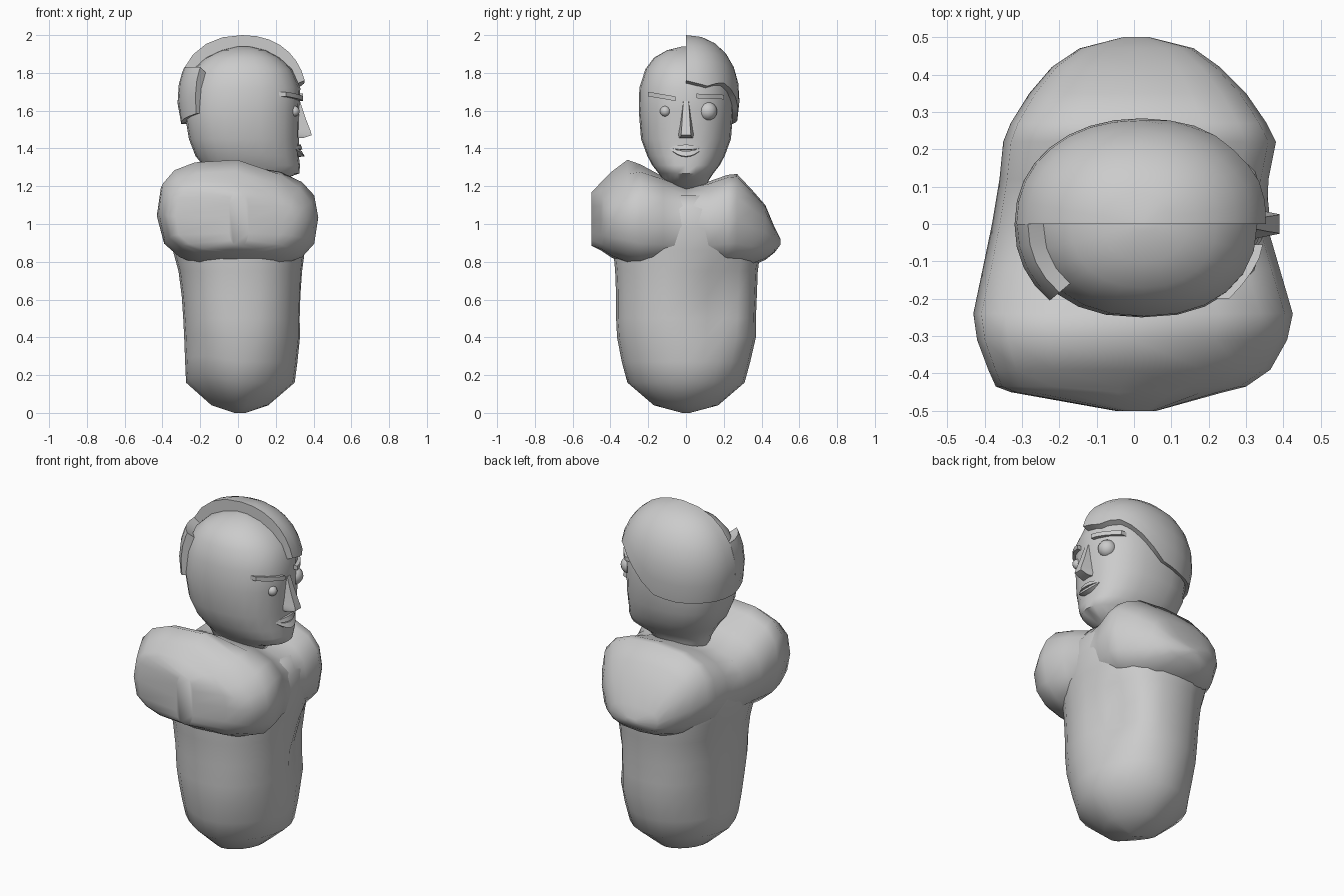
import bpy, bmesh, math
from mathutils import Vector

cube = bpy.data.objects.get("Cube")
if cube:
    bpy.data.objects.remove(cube, do_unlink=True)

clay = bpy.data.materials.new("grey_clay")
clay.use_nodes = True
GREY = (0.6, 0.6, 0.6, 1)
clay.diffuse_color = GREY
clay.node_tree.nodes["Principled BSDF"].inputs["Base Color"].default_value = GREY


def finish(name, bm, angle=45):
    bmesh.ops.remove_doubles(bm, verts=bm.verts, dist=0.0005)
    bmesh.ops.recalc_face_normals(bm, faces=bm.faces)
    mesh = bpy.data.meshes.new(name)
    bm.to_mesh(mesh)
    bm.free()
    mesh.materials.append(clay)
    obj = bpy.data.objects.new(name, mesh)
    bpy.context.collection.objects.link(obj)
    bpy.ops.object.select_all(action='DESELECT')
    obj.select_set(True)
    bpy.context.view_layer.objects.active = obj
    bpy.ops.object.shade_smooth_by_angle(angle=math.radians(angle))


def spow(v, e):
    return math.copysign(abs(v) ** e, v)


def clamp(v):
    return max(0, min(1, v))


def skin(bm, rows, closed):
    count = len(rows[0])
    for a, b in zip(rows, rows[1:]):
        for i in range(count if closed else count - 1):
            j = (i + 1) % count
            bm.faces.new((a[i], a[j], b[j], b[i]))


def loft(name, rings, place, power, sides=16, dent=None):
    """Skin rounded rings (position, u min, u max, v min, v max); power(position) sets boxiness."""
    bm = bmesh.new()
    rows = []
    for t, u0, u1, v0, v1 in rings:
        row = []
        e = 2 / power(t)
        for k in range(sides):
            a = math.tau * k / sides
            u = (u0 + u1) / 2 + (u1 - u0) / 2 * spow(math.cos(a), e)
            v = (v0 + v1) / 2 + (v1 - v0) / 2 * spow(math.sin(a), e)
            p = Vector(place(u, v, t))
            row.append(bm.verts.new(dent(p) if dent else p))
        rows.append(row)
    skin(bm, rows, True)
    bm.faces.new(rows[0])
    bm.faces.new(rows[-1])
    finish(name, bm, 60)


def upright(u, v, t):
    return (u, v, t)


def sideways(u, v, t):
    return (u, t, v)


# Torso with a soft hollow on the left-facing side and a rounded lower right corner
def hollow(p):
    if p.x > 0:
        depth = 0.065 * min(1, p.x / 0.2)
        p.x -= depth * math.exp(-((p.y - 0.18) / 0.11) ** 2 - ((p.z - 0.6) / 0.2) ** 2)
    elif p.y < 0:
        p.z += clamp(p.x * p.y / 0.05) * 0.07 * clamp(1 - p.z / 0.5)
    return p


loft("torso", [
    (0.0, -.02, .04, -.02, .02), (.04, -.14, .16, -.17, .17),
    (.16, -.275, .30, -.31, .31), (.27, -.28, .315, -.34, .34),
    (.40, -.285, .33, -.365, .37), (.50, -.29, .33, -.37, .37),
    (.62, -.298, .335, -.37, .375), (.75, -.315, .342, -.375, .38),
    (.86, -.345, .355, -.385, .395), (.98, -.365, .365, -.38, .39),
    (1.08, -.35, .352, -.34, .34), (1.15, -.3, .3, -.25, .25)],
    upright, lambda z: min(2.25, 1.75 + z), 24, hollow)


# Shoulder mass running across the body, with a dip for the neck
def slope(p):
    if p.x > 0 and p.z > 1.0:
        p.z -= 0.1 * clamp(p.x / 0.35) * clamp((-0.2 - p.y) / 0.1) * clamp((p.z - 1) / 0.2)
    if p.x < 0 and p.z < 0.95:
        p.x *= 1 - 0.12 * clamp((0.95 - p.z) / 0.15)
    return p


loft("shoulders", [
    (-.50, -.05, .06, .885, 1.17), (-.45, -.33, .24, .86, 1.22),
    (-.435, -.37, .30, .85, 1.235), (-.39, -.39, .365, .82, 1.28),
    (-.31, -.42, .41, .785, 1.34), (-.24, -.43, .425, .77, 1.315),
    (-.12, -.405, .39, .77, 1.25), (0.0, -.38, .355, .77, 1.20),
    (.12, -.36, .36, .77, 1.225), (.22, -.35, .38, .77, 1.26),
    (.27, -.33, .355, .77, 1.265), (.35, -.28, .30, .78, 1.18),
    (.42, -.22, .23, .81, 1.10), (.47, -.15, .16, .85, .98),
    (.50, -.03, .04, .89, .92)], sideways, lambda y: 3.1 if y < -.2 else 2.7, 16, slope)

# Head, facing the model's left side; the jaw is squarer than the skull
loft("head", [
    (1.15, -.12, .14, -.10, .10), (1.23, -.14, .22, -.12, .12),
    (1.268, -.16, .325, -.145, .145), (1.31, -.185, .328, -.178, .178),
    (1.36, -.225, .322, -.205, .205), (1.45, -.26, .322, -.238, .238),
    (1.60, -.285, .325, -.25, .25), (1.72, -.275, .33, -.247, .247),
    (1.82, -.235, .285, -.215, .215), (1.88, -.17, .22, -.17, .17),
    (1.92, -.085, .145, -.10, .10), (1.94, .0, .06, -.02, .02)],
    upright, lambda z: 2.2 if z > 1.65 else 2.35, 24)


# Hair shell: patches on a rounded dome, thickened inwards
def hair_point(azimuth, z):
    h = min(1, abs(z - 1.66) / 0.34)
    r = (1 - h ** 2.2) ** (1 / 2.2)
    a = math.radians(azimuth)
    return (.022 + .342 * r * spow(math.cos(a), .93), .283 * r * spow(math.sin(a), .93), z)


def hairline(azimuth):
    keys = [(0, 1.76), (22, 1.73), (42, 1.755), (62, 1.70), (90, 1.55), (110, 1.53), (180, 1.53)]
    for (a, za), (b, zb) in zip(keys, keys[1:]):
        if azimuth <= b:
            return za + (zb - za) * (azimuth - a) / (b - a)


def hair_patch(name, start, end, columns, bottom, top, rows):
    bm = bmesh.new()
    grid = []
    for c in range(columns + 1):
        az = start + (end - start) * c / columns
        low, high = bottom(az), top(az)
        grid.append([bm.verts.new(hair_point(az, low + (high - low) * math.sin(math.pi / 2 * r / rows)))
                     for r in range(rows + 1)])
    skin(bm, grid, False)
    bmesh.ops.remove_doubles(bm, verts=bm.verts, dist=0.0005)
    bmesh.ops.recalc_face_normals(bm, faces=bm.faces)
    # inner copy, shrunk towards the head centre
    rim = [e for e in bm.edges if e.is_boundary]
    copy = bmesh.ops.duplicate(bm, geom=bm.verts[:] + bm.edges[:] + bm.faces[:])
    inner = copy["vert_map"]
    centre = Vector((.02, 0, 1.62))
    for v in [g for g in copy["geom"] if isinstance(g, bmesh.types.BMVert)]:
        v.co = centre + (v.co - centre) * 0.82
    for e in rim:
        a, b = e.verts
        bm.faces.new((a, b, inner[b], inner[a]))
    finish(name, bm, 40)


hair_patch("hair_cap", 0, 180, 16, hairline, lambda az: 2.0, 7)
hair_patch("hair_back_flap", 180, 225, 4, lambda az: 1.53 + (az - 180) * .0012, lambda az: 1.83, 4)


# Solid from matching polygon outlines
def solid(name, rows, angle=30):
    bm = bmesh.new()
    loops = [[bm.verts.new(p) for p in row] for row in rows]
    skin(bm, loops, True)
    bm.faces.new(loops[0])
    bm.faces.new(loops[-1])
    finish(name, bm, angle)


# Nose: wedge widening to a blunt tip
solid("nose", [[(.27, -w, z), (x, -r, z + drop), (x, r, z + drop), (.27, w, z)]
               for z, w, x, r, drop in [(1.65, .022, .328, .014, 0), (1.56, .034, .358, .02, 0),
                                        (1.50, .045, .385, .024, -.01), (1.475, .05, .39, .026, -.005),
                                        (1.455, .045, .345, .03, 0)]], 60)


# Lips: crescent strips bent around the face
def lip(name, top, bottom, out):
    rows = []
    for k in range(9):
        s = k / 4 - 1
        y, bow = .09 * s, 1 - s * s
        x = .315 - .025 * s * s
        zt, zb = 1.408 + top * bow, 1.402 + bottom * bow
        rows.append([(x - .06, y, zt), (x + .012 + .4 * out * bow, y, zt),
                     (x + .012 + out * bow, y, zb), (x - .06, y, zb - .01)])
    solid(name, rows)


lip("upper_lip", .012, -.008, .014)
lip("lower_lip", -.022, -.044, .026)

# Eyes of unequal size
for name, y, x, radius in [("right_eye", -.11, .298, .028), ("left_eye", .115, .282, .05)]:
    bm = bmesh.new()
    bmesh.ops.create_uvsphere(bm, u_segments=12, v_segments=8, radius=radius)
    bmesh.ops.translate(bm, verts=bm.verts, vec=(x, y, 1.597))
    finish(name, bm)

# Brows: slim bent bars
for name, side, z_in, z_out in [("right_brow", -1, 1.663, 1.688), ("left_brow", 1, 1.678, 1.672)]:
    rows = []
    for k in range(5):
        f = k / 4
        y = side * (.055 + .145 * f)
        x = .345 - .09 * f ** 1.6
        z = z_in + (z_out - z_in) * f
        rows.append([(x - .06, y, z - .012), (x, y, z - .012), (x, y, z + .012), (x - .06, y, z + .012)])
    solid(name, rows)
